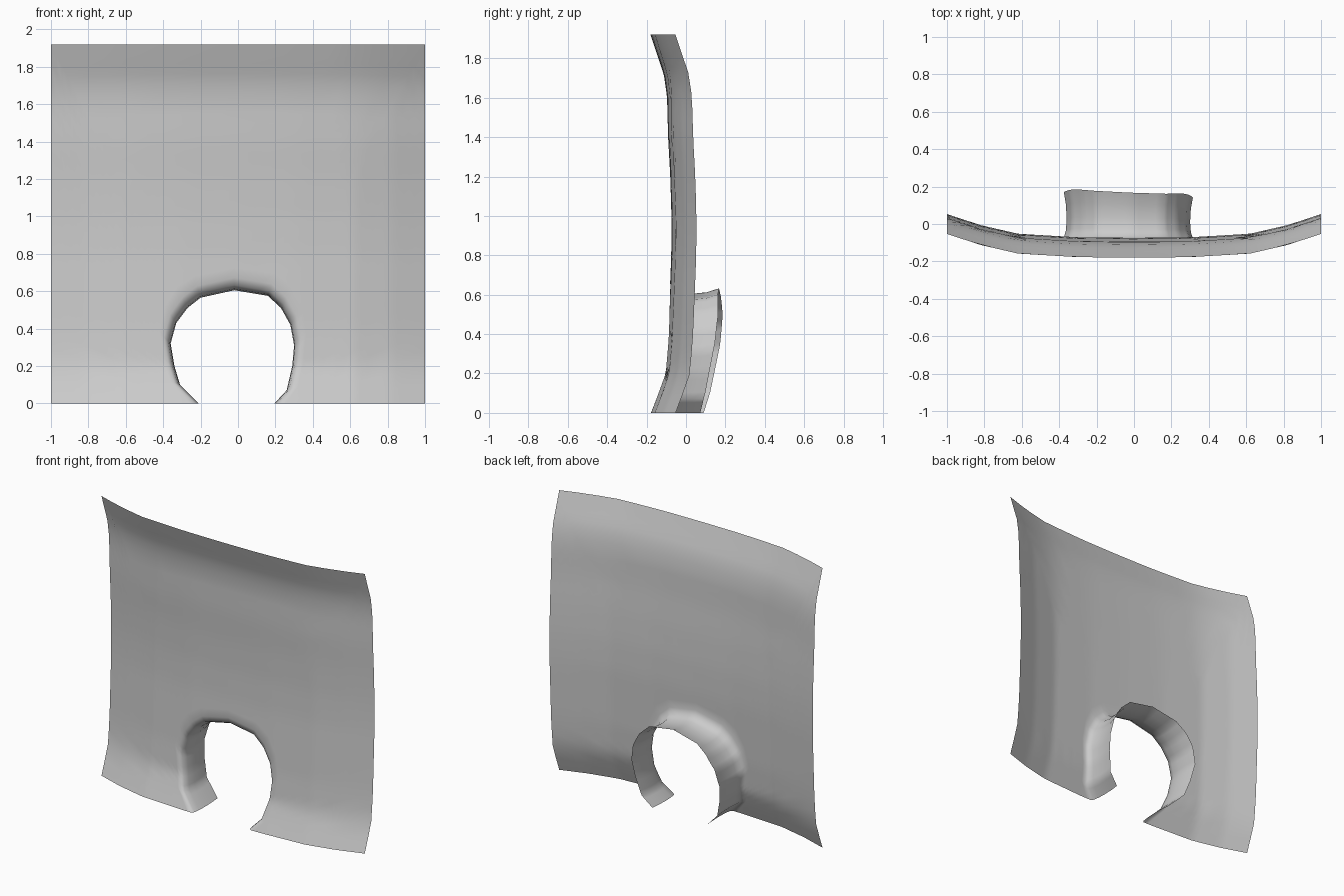
import bpy, bmesh

if "Cube" in bpy.data.objects:
    bpy.data.objects.remove(bpy.data.objects["Cube"])


def lerp_table(table, v):
    """Piecewise-linear lookup in a list of (position, value)."""
    if v <= table[0][0]:
        return table[0][1]
    for (a, fa), (b, fb) in zip(table, table[1:]):
        if v <= b:
            return fa + (fb - fa) * (v - a) / (b - a)
    return table[-1][1]


# Vertical wave of the wall, and its sideways bow
WAVE = [(0, -.18), (.1, -.142), (.2, -.107), (.4, -.091), (.6, -.083), (.8, -.075),
        (1.0, -.074), (1.2, -.08), (1.4, -.091), (1.6, -.096), (1.72, -.113),
        (1.85, -.157), (1.92, -.18)]
BOW = [(0, 0), (.3, .003), (.62, .022), (.82, .068), (1, .127)]
# Depth of the tunnel's back rim by height
RIM = [(0, .082), (.1, .11), (.2, .13), (.35, .16), (.5, .175), (.63, .168)]

# Arch opening, left foot to right foot (x, z)
ARCH = [(-.21, 0), (-.31, .1), (-.34, .2), (-.36, .32), (-.33, .43), (-.27, .51),
        (-.2, .565), (-.02, .605), (.16, .575), (.23, .51), (.28, .42),
        (.3, .31), (.29, .2), (.26, .07), (.195, 0)]
# Wall outline keyed to the arch points: left side, top, right side
OUT_X = [(0, -1), (5, -1), (9, 1), (14, 1)]
OUT_Z = [(0, 0), (5, 1.92), (9, 1.92), (14, 0)]
# Tunnel rings, back to front: (outward flare, fraction from wall to rim)
TUNNEL = [(.045, 1), (.012, .75), (0, .45), (.012, .22), (.045, .06), (.11, 0)]
SUB, SPREAD = 4, 24


def wall_y(x, z):
    return lerp_table(WAVE, z) + lerp_table(BOW, abs(x))


columns = []
for i in range(14 * SUB + 1):
    u = i / SUB
    ax = lerp_table([(k, p[0]) for k, p in enumerate(ARCH)], u)
    az = lerp_table([(k, p[1]) for k, p in enumerate(ARCH)], u)
    col = []
    # Tunnel and rounded lip
    for flare, s in TUNNEL:
        x, z = ax + (ax + .03) * flare, az * (1 + flare)
        rim = lerp_table(RIM, z) - .04 * (x + .03)
        col.append((x, wall_y(x, z) * (1 - s) + rim * s, z))
    # Wall sheet from the lip to the outline
    x0, _, z0 = col[-1]
    x1, z1 = lerp_table(OUT_X, u), lerp_table(OUT_Z, u)
    for j in range(1, SPREAD + 1):
        t = j / SPREAD
        x, z = x0 + (x1 - x0) * t, z0 + (z1 - z0) * t
        col.append((x, wall_y(x, z), z))
    columns.append(col)

# Wall with tunnel opening as one smooth sheet
bm = bmesh.new()
grid = [[bm.verts.new(p) for p in col] for col in columns]
for a, b in zip(grid, grid[1:]):
    for j in range(len(a) - 1):
        f = bm.faces.new((a[j], a[j + 1], b[j + 1], b[j]))
        f.smooth = True
bm.normal_update()
if grid[0][-1].link_faces[0].normal.y > 0:
    bmesh.ops.reverse_faces(bm, faces=bm.faces[:])
mesh = bpy.data.meshes.new("wall_with_tunnel")
bm.to_mesh(mesh)
bm.free()
wall = bpy.data.objects.new("wall_with_tunnel", mesh)
bpy.context.collection.objects.link(wall)
